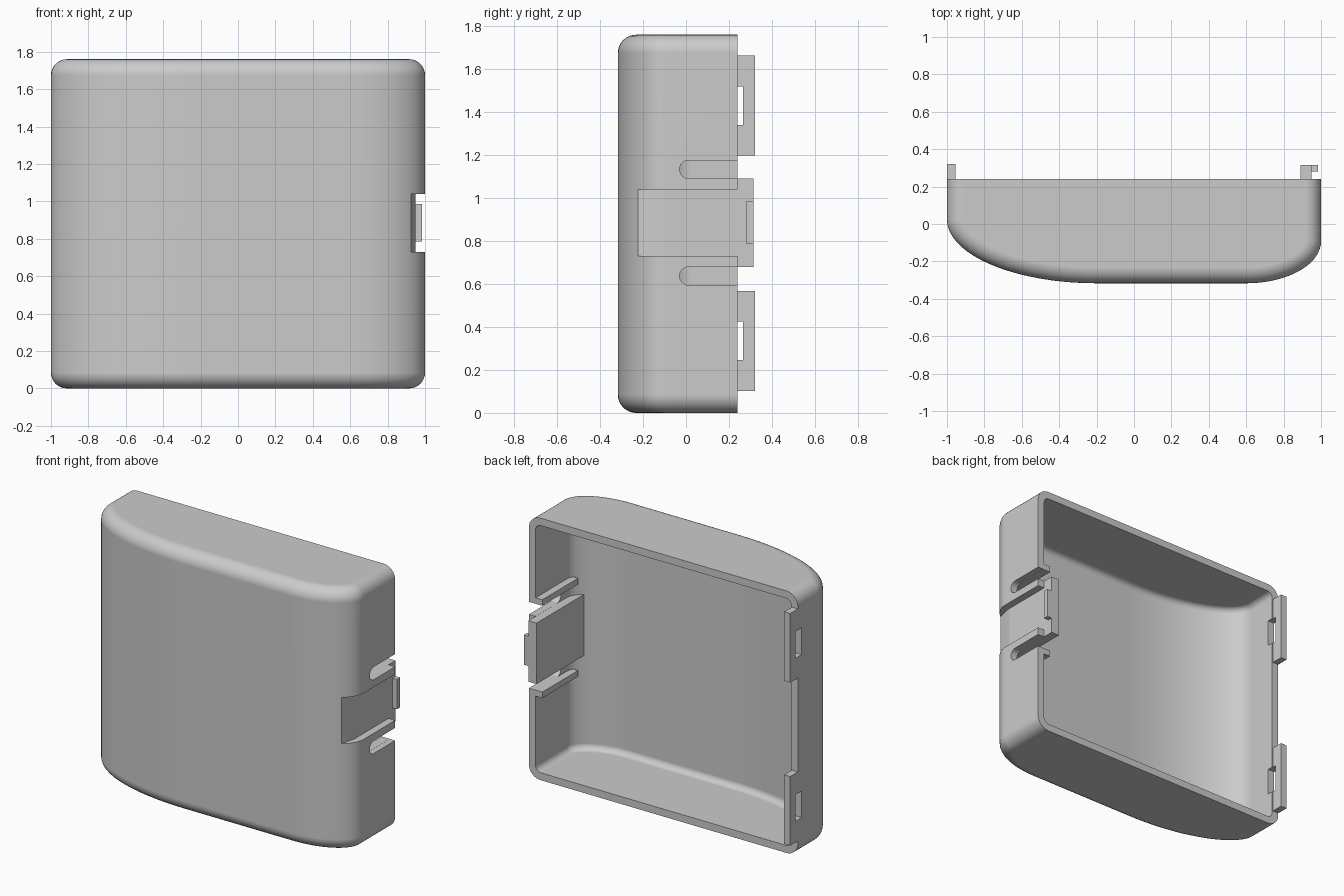
import bpy, bmesh, math
from mathutils import Vector

cube = bpy.data.objects.get("Cube")
if cube:
    bpy.data.objects.remove(cube, do_unlink=True)

HEIGHT, BACK, WALL = 1.76, 0.24, 0.05
MID = 0.885  # height of the clip centre

grey = bpy.data.materials.new("light_grey_plastic")
grey.use_nodes = True
grey.diffuse_color = (0.6, 0.6, 0.6, 1)
grey.node_tree.nodes["Principled BSDF"].inputs["Base Color"].default_value = (0.6, 0.6, 0.6, 1)


def loft(name, sections):
    """Closed solid through stacked loops with equal point counts."""
    bm = bmesh.new()
    rings = [[bm.verts.new(p) for p in s] for s in sections]
    n = len(rings[0])
    for a, b in zip(rings, rings[1:]):
        for i in range(n):
            j = (i + 1) % n
            bm.faces.new((a[i], a[j], b[j], b[i]))
    bm.faces.new(rings[0][::-1])
    bm.faces.new(rings[-1])
    bmesh.ops.recalc_face_normals(bm, faces=bm.faces)
    me = bpy.data.meshes.new(name)
    bm.to_mesh(me)
    bm.free()
    me.materials.append(grey)
    ob = bpy.data.objects.new(name, me)
    bpy.context.collection.objects.link(ob)
    return ob


def prism(name, outline, z0, z1):
    return loft(name, [[(x, y, z) for x, y in outline] for z in (z0, z1)])


def box(name, x0, x1, y0, y1, z0, z1):
    return prism(name, [(x0, y0), (x1, y0), (x1, y1), (x0, y1)], z0, z1)


def cut(target, cutter):
    mod = target.modifiers.new("cut", 'BOOLEAN')
    mod.operation = 'DIFFERENCE'
    mod.solver = 'EXACT'
    mod.object = cutter
    bpy.context.view_layer.objects.active = target
    bpy.ops.object.modifier_apply(modifier=mod.name)


def discard(ob):
    bpy.data.objects.remove(ob, do_unlink=True)


def ellipse_points(cx, cy, rx, ry, a0, a1, steps=20):
    """Points and outward normals along an elliptical arc."""
    out = []
    for i in range(steps + 1):
        a = math.radians(a0 + (a1 - a0) * i / steps)
        c, s = math.cos(a), math.sin(a)
        out.append((Vector((cx + rx * c, cy + ry * s)), Vector((c / rx, s / ry)).normalized()))
    return out


# Asymmetric bow-fronted outline, open towards the back
curve = (ellipse_points(-0.2, 0.025, 0.8, 0.342, 180, 270)
         + ellipse_points(0.6, -0.092, 0.4, 0.225, 270, 360))


def outline(offset, back):
    pts = [(p - n * offset) for p, n in curve]
    return [(-1 + offset, back)] + [tuple(p) for p in pts] + [(1 - offset, back)]


def rounded_body(name, inset, radius, back, steps=8):
    """Outline extruded upwards with a fillet round both ends."""
    lower = []
    for i in range(steps + 1):
        a = math.pi / 2 * i / steps
        lower.append((inset + radius * (1 - math.sin(a)), inset + radius * (1 - math.cos(a))))
    levels = lower + [(o, HEIGHT - z) for o, z in reversed(lower)]
    return loft(name, [[(x, y, z) for x, y in outline(o, back)] for o, z in levels])


# Hollow shell
shell = rounded_body("shell", 0, 0.085, BACK)
cavity = rounded_body("cavity_cutter", WALL, 0.04, BACK + 0.2)
cut(shell, cavity)
discard(cavity)

# Sunken finger recess on the clip side
recess = prism("recess_cutter", [(0.95, 0.4), (0.95, -0.12), (0.92, -0.245), (1.1, -0.245), (1.1, 0.4)],
               MID - 0.155, MID + 0.155)
cut(shell, recess)
discard(recess)

# Round-ended relief slots and guide ribs either side of the clip
ribs = []
for side, label in ((1, "upper"), (-1, "lower")):
    zc, r = MID + side * 0.248, 0.0425
    ends = [(0.0125 + r * math.cos(a), zc + r * math.sin(a))
            for a in (math.pi / 2 + math.pi * i / 12 for i in range(13))]
    ends += [(0.4, zc - r), (0.4, zc + r)]
    slot = loft("slot_cutter", [[(x, y, z) for y, z in ends] for x in (0.87, 1.1)])
    cut(shell, slot)
    discard(slot)
    z0, z1 = sorted((MID + side * 0.29, MID + side * 0.33))
    ribs.append(box(label + "_guide_rib", 0.9, 0.96, -0.14, BACK, z0, z1))

# Spring clip plate and its hook
clip_plate = prism("clip_plate", [(0.89, 0.315), (0.95, 0.315), (0.95, -0.12), (0.93, -0.2), (0.89, -0.2)],
                   MID - 0.205, MID + 0.205)
clip_hook = box("clip_hook", 0.95, 0.985, 0.282, 0.315, MID - 0.1, MID + 0.1)

# Hinge tabs with a window through tab and wall
tabs = []
for zc, label in ((0.335, "lower"), (1.43, "upper")):
    tab = box(label + "_hinge_tab", -1, -0.955, BACK, 0.322, zc - 0.232, zc + 0.232)
    window = box("window_cutter", -1.1, -0.9, 0.2, 0.265, zc - 0.09, zc + 0.09)
    cut(shell, window)
    cut(tab, window)
    discard(window)
    tabs.append(tab)

# Smooth fillets with crisp edges
bpy.ops.object.select_all(action='DESELECT')
shell.select_set(True)
bpy.context.view_layer.objects.active = shell
bpy.ops.object.shade_smooth_by_angle(angle=math.radians(25))
weighted = shell.modifiers.new("weighted_normals", 'WEIGHTED_NORMAL')
weighted.keep_sharp = True
